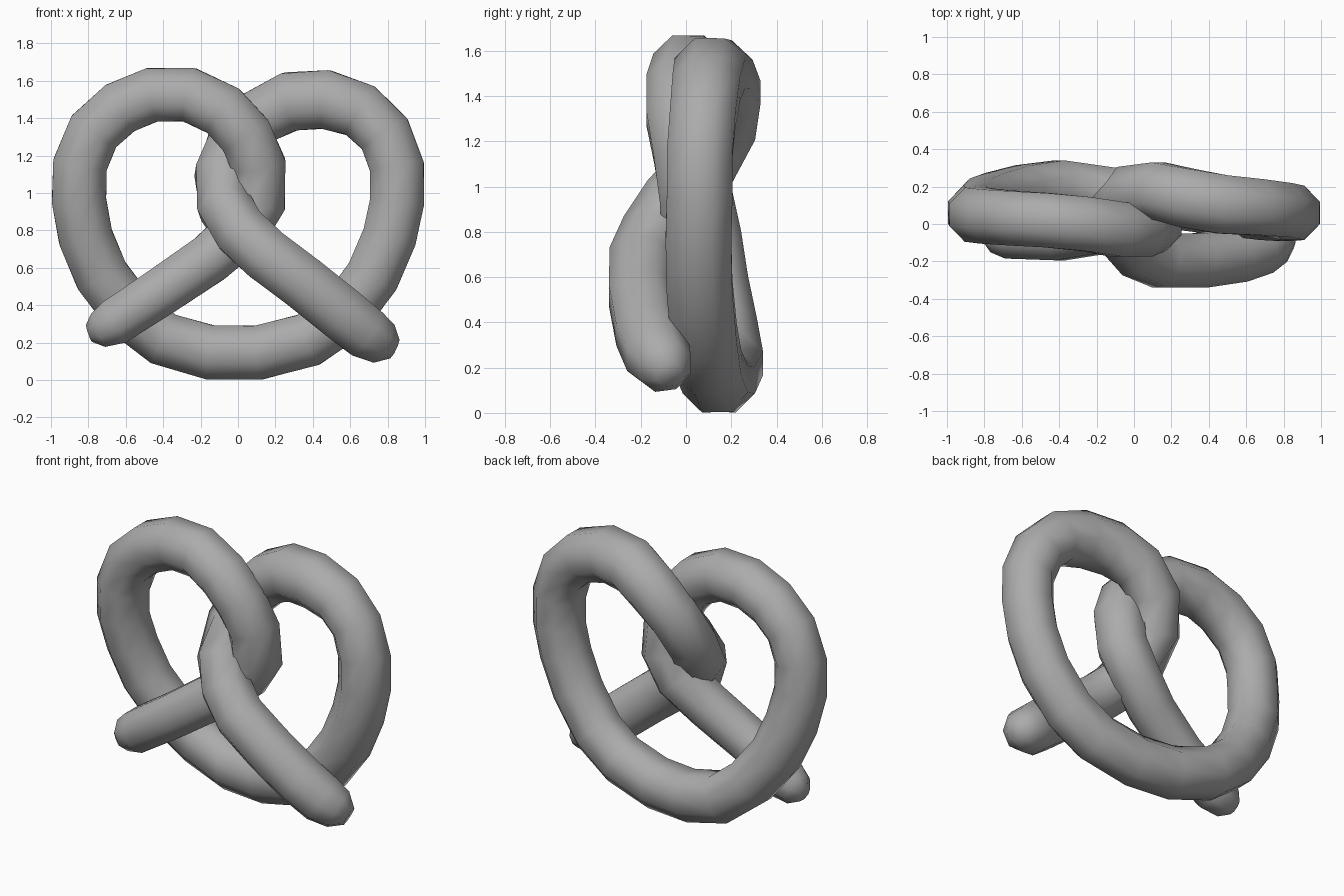
import bpy, bmesh, math
from mathutils import Vector

if "Cube" in bpy.data.objects:
    bpy.data.objects.remove(bpy.data.objects["Cube"])

# Centre line of the dough rope: x, y, z, from the left tip round to the right tip
path = [
    (-.797, -.05, .25), (-.745, -.055, .268), (-.66, -.06, .31), (-.4, -.065, .48),
    (-.15, -.02, .65), (.02, .03, .8), (.11, .03, .95), (.11, 0, 1.15),
    (.04, -.03, 1.31), (-.08, -.03, 1.44), (-.26, 0, 1.525), (-.46, .02, 1.525),
    (-.63, .03, 1.455), (-.77, .04, 1.33), (-.845, .05, 1.15), (-.85, .06, .96),
    (-.815, .1, .765), (-.73, .13, .56), (-.58, .17, .36), (-.4, .195, .22),
    (-.145, .16, .147), (.11, .13, .147), (.375, .1, .215), (.56, .08, .34),
    (.72, .06, .555), (.81, .055, .765), (.85, .06, .95), (.85, .06, 1.14),
    (.785, .075, 1.315), (.655, .09, 1.44), (.47, .105, 1.5), (.28, .14, 1.49),
    (.12, .18, 1.41), (-.02, .165, 1.27), (-.085, .08, 1.1), (-.07, -.05, .93),
    (.02, -.14, .79), (.15, -.195, .67), (.35, -.195, .52), (.55, -.165, .36),
    (.68, -.125, .255), (.77, -.09, .2), (.835, -.075, .168),
]
path = [Vector(p) for p in path]

# Thickness: even, thinner on the left arm, fuller on the right top, rounded tips
SIDES = 8
radii = [.157] * len(path)
radii[:6] = [.05, .105, .135, .14, .145, .152]
radii[29:33] = [.162, .17, .17, .162]
radii[-3:] = [.152, .125, .06]

# Pretzel rope: one octagonal ring per path point, square to the path
bm = bmesh.new()
rings = []
for i, (p, r) in enumerate(zip(path, radii)):
    t = (path[min(i + 1, len(path) - 1)] - path[max(i - 1, 0)]).normalized()
    if 0 < i < len(path) - 1:
        t = ((path[i + 1] - p).normalized() + (p - path[i - 1]).normalized()).normalized()
    depth = Vector((0, 1, 0))
    depth = (depth - t * depth.dot(t)).normalized()
    side = t.cross(depth)
    ring = []
    for k in range(SIDES):
        a = (k + .5) * math.tau / SIDES
        ring.append(bm.verts.new(p + depth * (r * math.cos(a)) + side * (r * math.sin(a))))
    rings.append(ring)
for a, b in zip(rings, rings[1:]):
    for k in range(SIDES):
        n = (k + 1) % SIDES
        bm.faces.new((a[k], a[n], b[n], b[k]))
bm.faces.new(rings[0])
bm.faces.new(rings[-1])
bmesh.ops.recalc_face_normals(bm, faces=bm.faces)
for f in bm.faces:
    f.smooth = True
mesh = bpy.data.meshes.new("pretzel")
bm.to_mesh(mesh)
bm.free()
pretzel = bpy.data.objects.new("pretzel", mesh)
bpy.context.collection.objects.link(pretzel)

# Darker grey
mat = bpy.data.materials.new("grey_dough")
mat.diffuse_color = (.41, .41, .41, 1)
mat.use_nodes = True
mat.node_tree.nodes["Principled BSDF"].inputs["Base Color"].default_value = mat.diffuse_color
mesh.materials.append(mat)
